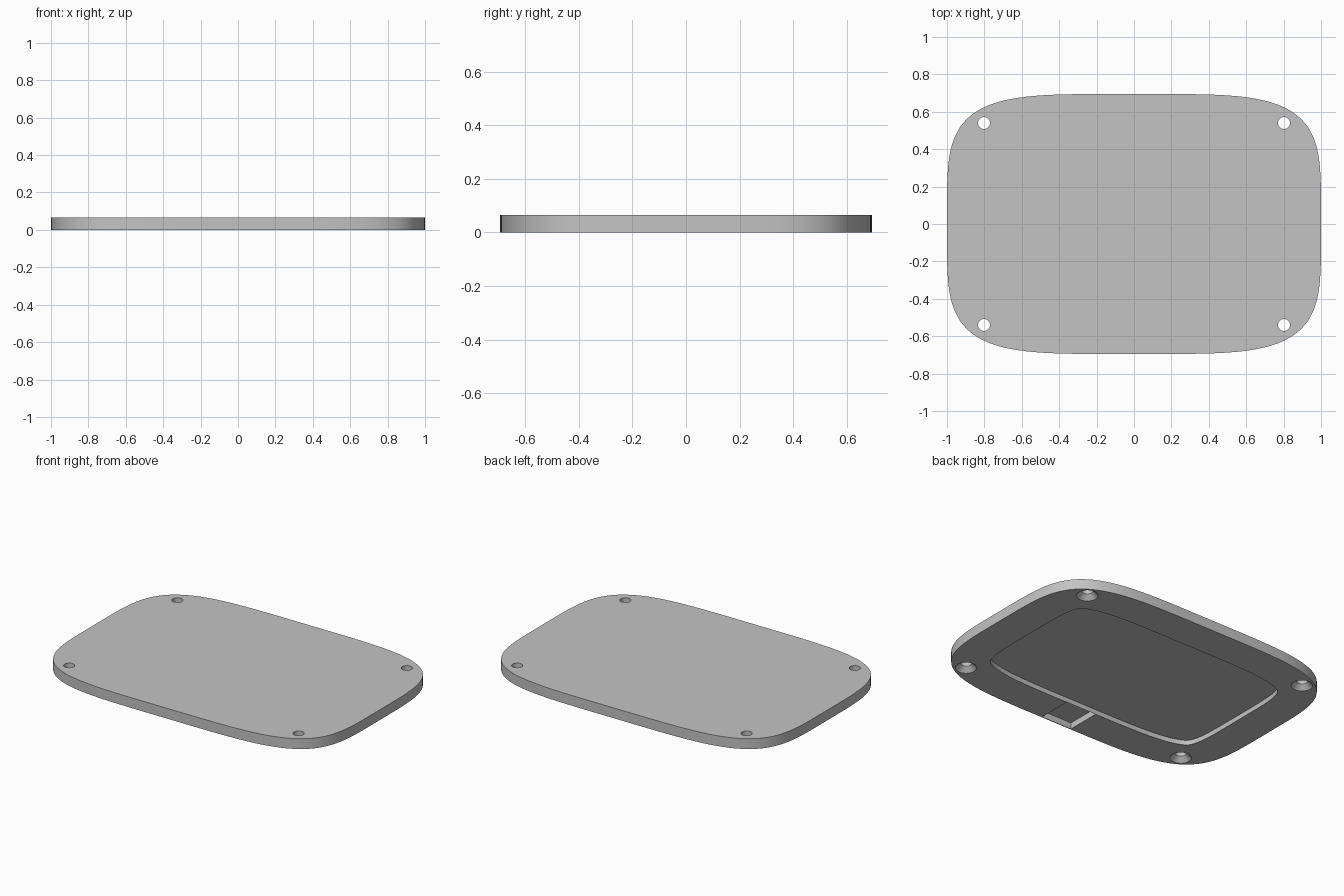
import bpy, bmesh, math
from mathutils import Matrix, Vector

if "Cube" in bpy.data.objects:
    bpy.data.objects.remove(bpy.data.objects["Cube"])

HALF_X, HALF_Y, THICK, POWER = 1.0, 0.695, 0.065, 4.4

grey = bpy.data.materials.new("plain_grey")
grey.use_nodes = True
colour = (0.55, 0.55, 0.55, 1)
grey.diffuse_color = colour
grey.node_tree.nodes["Principled BSDF"].inputs["Base Color"].default_value = colour


def outline(inset=0.0, count=160):
    """Squared-off oval, moved inward along its normals."""
    points = []
    for i in range(count):
        t = 2 * math.pi * i / count
        c, s = math.cos(t), math.sin(t)
        u = math.copysign(abs(c) ** (2 / POWER), c)
        v = math.copysign(abs(s) ** (2 / POWER), s)
        normal = Vector((math.copysign(abs(u) ** (POWER - 1), u) / HALF_X,
                         math.copysign(abs(v) ** (POWER - 1), v) / HALF_Y)).normalized()
        points.append(Vector((u * HALF_X, v * HALF_Y)) - normal * inset)
    return points


def finish(name, bm):
    bmesh.ops.recalc_face_normals(bm, faces=bm.faces)
    mesh = bpy.data.meshes.new(name)
    bm.to_mesh(mesh)
    bm.free()
    mesh.materials.append(grey)
    obj = bpy.data.objects.new(name, mesh)
    bpy.context.collection.objects.link(obj)
    return obj


def slab(name, points, z0, z1):
    bm = bmesh.new()
    face = bm.faces.new([bm.verts.new((p.x, p.y, z0)) for p in points])
    grown = bmesh.ops.extrude_face_region(bm, geom=[face], use_keep_orig=True)
    top = [g for g in grown["geom"] if isinstance(g, bmesh.types.BMVert)]
    bmesh.ops.translate(bm, verts=top, vec=(0, 0, z1 - z0))
    return finish(name, bm)


def turned(name, profile, x, y, sides=40):
    """Closed solid from (radius, height) rings."""
    bm = bmesh.new()
    rings = [[bm.verts.new((x + r * math.cos(2 * math.pi * k / sides),
                            y + r * math.sin(2 * math.pi * k / sides), z))
              for k in range(sides)] for r, z in profile]
    for low, high in zip(rings, rings[1:]):
        for k in range(sides):
            j = (k + 1) % sides
            bm.faces.new((low[k], low[j], high[j], high[k]))
    bm.faces.new(rings[0])
    bm.faces.new(rings[-1])
    return finish(name, bm)


def carve(body, cutter):
    cutter.hide_render = True
    mod = body.modifiers.new("cut", 'BOOLEAN')
    mod.operation, mod.solver, mod.object = 'DIFFERENCE', 'EXACT', cutter
    bpy.context.view_layer.objects.active = body
    bpy.ops.object.modifier_apply(modifier=mod.name)
    bpy.data.objects.remove(cutter)


# Cover plate
plate = slab("cover_plate", outline(), 0, THICK)

# Shallow recess in the underside
carve(plate, slab("recess_cutter", outline(0.225), -0.05, 0.03))

# Deeper pocket running from the recess to just behind the front edge
bm = bmesh.new()
bmesh.ops.create_cube(bm, size=1, matrix=Matrix.Translation((0, -0.58, -0.005))
                      @ Matrix.Diagonal((0.215, 0.22, 0.09, 1)))
carve(plate, finish("pocket_cutter", bm))

# Countersunk screw holes in the four corners
for sx in (-1, 1):
    for sy in (-1, 1):
        profile = [(0.062, -0.02), (0.062, 0), (0.032, 0.03), (0.032, 0.1)]
        carve(plate, turned("hole_cutter", profile, sx * 0.802, sy * 0.54))

# Smooth sides with crisp edges
bpy.ops.object.select_all(action='DESELECT')
plate.select_set(True)
bpy.context.view_layer.objects.active = plate
bpy.ops.object.shade_smooth_by_angle(angle=math.radians(30))
